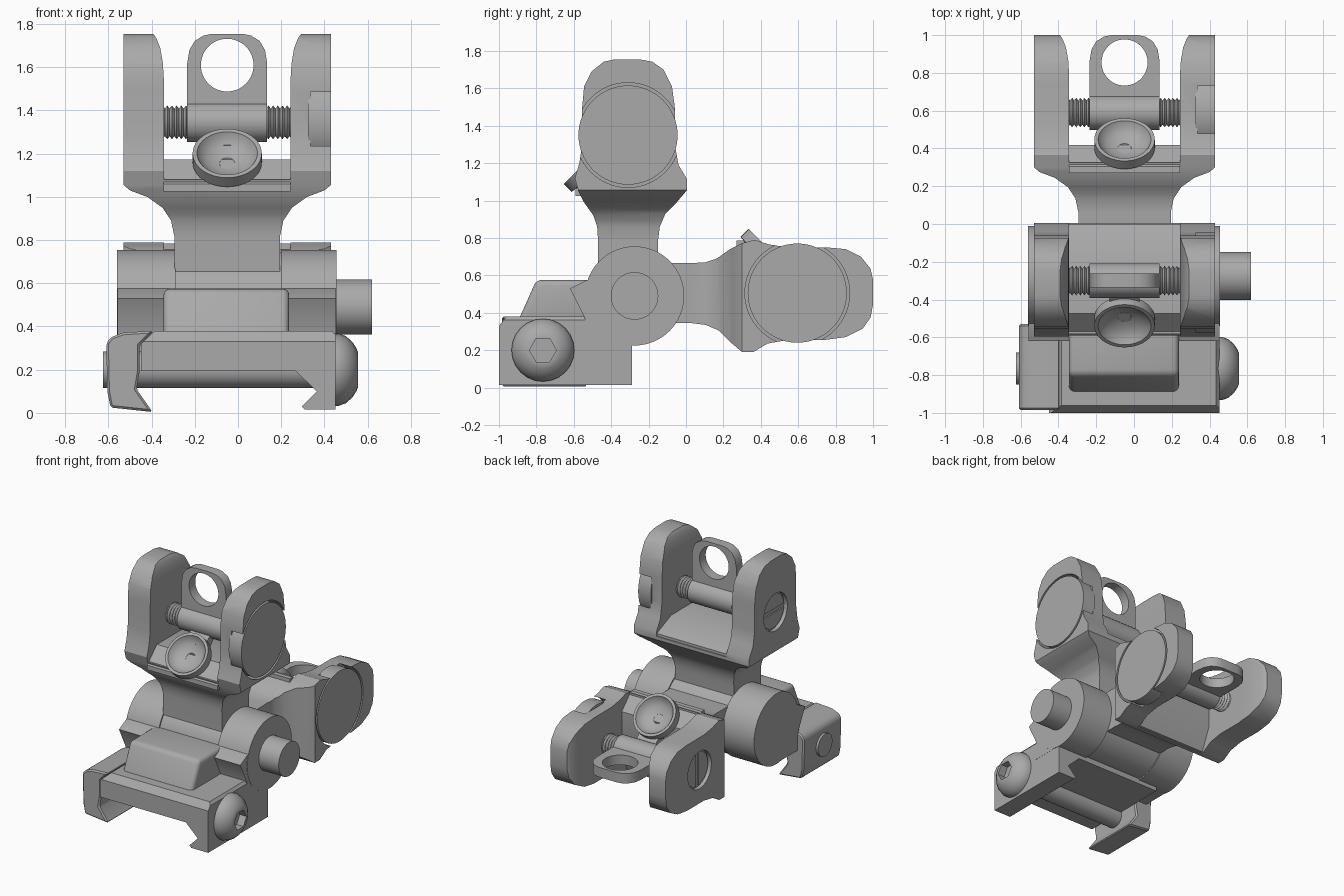
import bpy, bmesh, math
from mathutils import Matrix, Vector

cube = bpy.data.objects.get("Cube")
if cube:
    bpy.data.objects.remove(cube)

metal = bpy.data.materials.new("grey_metal")
metal.use_nodes = True
metal.diffuse_color = (0.4, 0.4, 0.4, 1)
metal.node_tree.nodes["Principled BSDF"].inputs["Base Color"].default_value = (0.4, 0.4, 0.4, 1)

CX = -0.05          # middle of the sight tower
AY, AZ = -0.30, 1.345   # windage axle
PY, PZ = -0.28, 0.475   # folding pivot
HY, HZ = -0.275, 0.49   # hinge barrel


def finish(name, bm):
    bmesh.ops.remove_doubles(bm, verts=bm.verts, dist=1e-5)
    bmesh.ops.recalc_face_normals(bm, faces=bm.faces)
    me = bpy.data.meshes.new(name)
    bm.to_mesh(me)
    bm.free()
    me.materials.append(metal)
    ob = bpy.data.objects.new(name, me)
    bpy.context.collection.objects.link(ob)
    return ob


def prism(name, pts, axis, a, b):
    """Extrude a (y,z) outline along x, or an (x,z) outline along y."""
    bm = bmesh.new()
    place = (lambda p, t: (t, p[0], p[1])) if axis == "x" else (lambda p, t: (p[0], t, p[1]))
    lo = [bm.verts.new(place(p, a)) for p in pts]
    hi = [bm.verts.new(place(p, b)) for p in pts]
    bm.faces.new(lo)
    bm.faces.new(hi)
    for i in range(len(pts)):
        j = (i + 1) % len(pts)
        bm.faces.new((lo[i], lo[j], hi[j], hi[i]))
    return finish(name, bm)


def lathe(name, profile, origin, direction=(1, 0, 0), n=48, closed=False):
    """Turn a (radius, height) profile around a direction."""
    bm = bmesh.new()
    mat = Matrix.Translation(origin) @ Vector(direction).to_track_quat("Z", "Y").to_matrix().to_4x4()
    rings = []
    for r, h in profile:
        if r == 0:
            rings.append([bm.verts.new(mat @ Vector((0, 0, h)))] * n)
        else:
            rings.append([bm.verts.new(mat @ Vector((r * math.cos(k * math.tau / n),
                          r * math.sin(k * math.tau / n), h))) for k in range(n)])
    pairs = list(zip(rings, rings[1:])) + ([(rings[-1], rings[0])] if closed else [])
    for p, q in pairs:
        for k in range(n):
            m = (k + 1) % n
            f = list(dict.fromkeys((p[k], p[m], q[m], q[k])))
            if len(f) > 2:
                bm.faces.new(f)
    return finish(name, bm)


def rod(name, r, a, b, y, z, n=48):
    return lathe(name, [(0, a), (r, a), (r, b), (0, b)], (0, y, z), n=n)


def box(name, a, b):
    return prism(name, [(a[1], a[2]), (b[1], a[2]), (b[1], b[2]), (a[1], b[2])], "x", a[0], b[0])


def bake(ob):
    dg = bpy.context.evaluated_depsgraph_get()
    me = bpy.data.meshes.new_from_object(ob.evaluated_get(dg))
    ob.modifiers.clear()
    ob.data = me


def combine(ob, tool, op="DIFFERENCE"):
    mod = ob.modifiers.new("cut", "BOOLEAN")
    mod.operation, mod.object, mod.solver = op, tool, "EXACT"
    bake(ob)
    bpy.data.objects.remove(tool)
    return ob


def bevel(ob, width, segments):
    mod = ob.modifiers.new("bevel", "BEVEL")
    mod.width, mod.segments = width, segments
    bake(ob)
    return ob


# ---- sight tower: neck, flare and two wings from crossed profiles ----
half = [(0.245, 0.45), (0.245, 0.82), (0.26, 0.89), (0.30, 0.95), (0.37, 1.0), (0.45, 1.03),
        (0.48, 1.055), (0.48, 1.8), (0.342, 1.8), (0.342, 1.755), (0.328, 1.735), (0.31, 1.69),
        (0.298, 1.62), (0.293, 1.54), (0.293, 1.08)]
front = [(CX + x, z) for x, z in half] + [(CX - x, z) for x, z in reversed(half)]
side = [(-0.15, 0.45), (-0.15, 0.78), (-0.14, 0.86), (-0.11, 0.93), (-0.05, 0.99), (0.005, 1.055),
        (0.005, 1.115), (-0.04, 1.19), (-0.06, 1.3), (-0.06, 1.5), (-0.075, 1.61), (-0.12, 1.7),
        (-0.18, 1.742), (-0.25, 1.755), (-0.38, 1.755), (-0.44, 1.742), (-0.505, 1.69),
        (-0.545, 1.61), (-0.555, 1.5), (-0.555, 1.3), (-0.57, 1.2), (-0.595, 1.12),
        (-0.575, 1.05), (-0.545, 0.99), (-0.495, 0.92), (-0.475, 0.86), (-0.47, 0.78), (-0.47, 0.45)]
tower = prism("tower", side, "x", -0.7, 0.6)
combine(tower, prism("cutter", front, "y", -0.8, 0.2), "INTERSECT")
combine(tower, rod("cutter", 0.28, 0.335, 0.6, -0.31, 1.35, 64))
combine(tower, rod("cutter", 0.14, -0.7, -0.50, -0.31, 1.35))

crossbar = prism("crossbar", [(-0.59, 1.025), (-0.59, 1.06), (-0.475, 1.172), (-0.17, 1.172),
                              (0.0, 1.1), (0.0, 1.05), (-0.04, 1.025)], "x", CX - 0.295, CX + 0.293)

# ---- windage knob, slotted screw and threaded axle ----
knob = rod("windage_knob", 0.265, 0.325, 0.43, -0.31, 1.35, 64)
screw = rod("slotted_screw", 0.128, -0.51, -0.45, -0.31, 1.35)
combine(screw, box("cutter", (-0.6, -0.5, 1.335), (-0.485, -0.1, 1.365)))
threads = []
for name, a, b in (("thread_right", -0.36, CX - 0.18), ("thread_left", CX + 0.18, 0.26)):
    steps = 12
    ridge = [(0.078 if i % 2 else 0.064, a + (b - a) * i / steps) for i in range(steps + 1)]
    threads.append(lathe(name, [(0, a)] + ridge + [(0, b)], (0, AY, AZ), n=32))
barrel = rod("aperture_barrel", 0.092, CX - 0.185, CX + 0.185, AY, AZ)

# ---- large aperture plate ----
cap = [(0.185, 1.3), (0.185, 1.62), (0.175, 1.68), (0.15, 1.722), (0.11, 1.747), (0.07, 1.755)]
plate = prism("aperture_plate", [(CX + x, z) for x, z in cap] + [(CX - x, z) for x, z in reversed(cap)],
              "y", AY - 0.037, AY + 0.037)
combine(plate, lathe("cutter", [(0, -1), (0.122, -1), (0.122, 1), (0, 1)], (CX, AY, 1.61), (0, 1, 0)))

# ---- small dished aperture on its arm ----
dish = lathe("aperture_dish", [(0.03, -0.075), (0.12, -0.065), (0.16, -0.06), (0.16, 0), (0.14, 0),
                               (0.125, -0.026), (0.095, -0.048), (0.06, -0.061), (0.036, -0.066)],
             (CX, -0.54, 1.202), (0, -1, 1), closed=True)
arm = prism("dish_arm", [(-0.31, 1.37), (-0.44, 1.24), (-0.40, 1.19), (-0.27, 1.32)],
            "x", CX - 0.08, CX + 0.08)

# ---- folded copy of the whole sight ----
parts = [tower, crossbar, knob, screw, barrel, plate, dish, arm] + threads
fold = Matrix.Translation((0, PY, PZ)) @ Matrix.Rotation(-math.pi / 2, 4, "X") @ Matrix.Translation((0, -PY, -PZ))
for ob in parts:
    twin = bpy.data.objects.new("folded_" + ob.name, ob.data.copy())
    twin.data.transform(fold)
    bpy.context.collection.objects.link(twin)
    ob.name = "upright_" + ob.name

# ---- hinge ----
rod("hinge_core", 0.255, -0.30, 0.21, HY, HZ, 64)
cheek = [(-0.62, 0.53), (-0.53, 0.575), (-0.3, 0.6), (-0.3, 0.23), (-0.54, 0.23), (-0.54, 0.37)]
for name, a, b in (("right", -0.56, -0.29), ("left", 0.2, 0.455)):
    rod("hinge_barrel_" + name, 0.265, a, b, HY, HZ, 64)
    prism("hinge_cheek_" + name, cheek, "x", a + 0.002, b - 0.002)
rod("release_button", 0.127, 0.44, 0.62, HY, HZ)

# ---- rail base with dovetail jaw ----
base = prism("rail_base", [(-0.45, 0.195), (0.265, 0.195), (0.365, 0.1), (0.295, 0.03), (0.31, 0.015),
                           (0.452, 0.015), (0.452, 0.36), (0.435, 0.38), (-0.385, 0.38), (-0.45, 0.32)],
             "y", -1.2, 0)
combine(base, prism("cutter", [(-1, 0), (-0.29, 0), (-0.29, 0.38), (-0.96, 0.38), (-1, 0.33)],
                    "x", -1, 1), "INTERSECT")
bevel(prism("raised_block", [(-0.905, 0.34), (-0.8, 0.575), (-0.45, 0.575), (-0.45, 0.34)],
            "x", -0.345, 0.237), 0.03, 4)

# ---- clamp and cross bolt ----
bevel(prism("clamp_jaw", [(-0.61, 0.32), (-0.59, 0.35), (-0.53, 0.372), (-0.39, 0.38), (-0.455, 0.315),
                          (-0.455, 0.195), (-0.47, 0.11), (-0.395, 0.004), (-0.59, 0.025), (-0.605, 0.1)],
            "y", -0.985, -0.53), 0.01, 1)
rod("cross_bolt", 0.085, -0.625, 0.46, -0.765, 0.2, 32)
head = lathe("bolt_head", [(0, 0.44), (0.168, 0.44), (0.168, 0.465), (0.155, 0.5), (0.128, 0.53),
                           (0.1, 0.548), (0.08, 0.556), (0, 0.556)], (0, -0.765, 0.2), n=24)
combine(head, rod("cutter", 0.072, 0.5, 0.7, -0.765, 0.2, 6))

# ---- shading ----
bpy.ops.object.select_all(action="DESELECT")
for ob in bpy.context.collection.objects:
    if ob.type == "MESH":
        ob.select_set(True)
        bpy.context.view_layer.objects.active = ob
bpy.ops.object.shade_smooth_by_angle(angle=math.radians(32))
